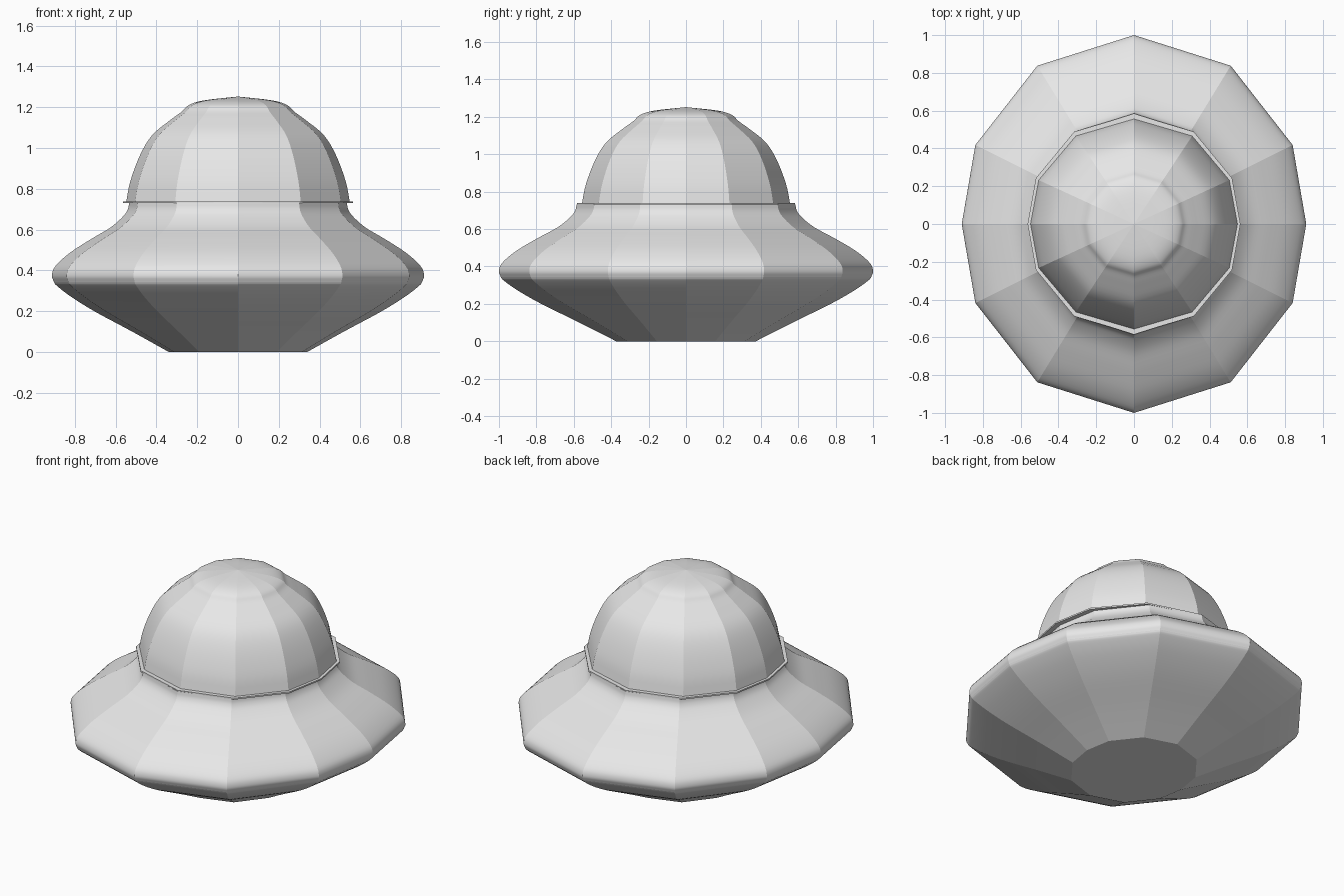
import bpy, bmesh
from mathutils import Vector

if "Cube" in bpy.data.objects:
    bpy.data.objects.remove(bpy.data.objects["Cube"])

# One quarter of the twelve-sided outline, mirrored to the full plan shape
quarter = [(0.912, 0.0), (0.84, 0.418), (0.512, 0.838), (0.0, 1.0)]
half = quarter + [(-x, y) for x, y in reversed(quarter[:-1])]
PLAN = half + [(-x, -y) for x, y in half[1:-1]]

grey = bpy.data.materials.new("light grey")
grey.diffuse_color = (0.8, 0.8, 0.8, 1)
grey.use_nodes = True
grey.node_tree.nodes["Principled BSDF"].inputs["Base Color"].default_value = grey.diffuse_color


def smooth_profile(pts, steps=4):
    """Catmull-Rom curve through (radius, height) points."""
    p = [Vector(q) for q in pts]
    p = [2 * p[0] - p[1]] + p + [2 * p[-1] - p[-2]]
    out = []
    for i in range(1, len(p) - 2):
        a, b, c, d = p[i - 1:i + 3]
        for k in range(steps):
            t = k / steps
            out.append(0.5 * (2 * b + (c - a) * t + (2 * a - 5 * b + 4 * c - d) * t * t
                              + (3 * b - a - 3 * c + d) * t ** 3))
    return out + [p[-2]]


def loft(name, profile, sx=1.0, cap_bottom=False, cap_top=False):
    """Sweep the profile round the plan shape; radial edges stay sharp."""
    bm = bmesh.new()
    rings = []
    for r, z in profile:
        if r < 0.001:
            rings.append([bm.verts.new((0, 0, z))])
        else:
            rings.append([bm.verts.new((x * r * sx, y * r, z)) for x, y in PLAN])
    n = len(PLAN)
    for lo, hi in zip(rings, rings[1:]):
        for i in range(n):
            j = (i + 1) % n
            if len(hi) == 1:
                bm.faces.new((lo[i], lo[j], hi[0]))
            else:
                bm.faces.new((lo[i], lo[j], hi[j], hi[i]))
            bm.edges.get((lo[i], hi[i % len(hi)])).smooth = False
    for f in bm.faces:
        f.smooth = True
    for ring, cap in ((rings[0][::-1], cap_bottom), (rings[-1], cap_top)):
        if cap:
            for e in bm.faces.new(ring).edges:
                e.smooth = False
    me = bpy.data.meshes.new(name)
    bm.to_mesh(me)
    bm.free()
    me.materials.append(grey)
    ob = bpy.data.objects.new(name, me)
    bpy.context.collection.objects.link(ob)
    return ob


# Lower hull: flat base flaring out to the rim
loft("lower_hull", smooth_profile([(0.373, 0), (0.57, 0.1), (0.77, 0.198), (0.90, 0.272),
                                   (0.975, 0.325), (0.99, 0.343)]), cap_bottom=True)

# Upper hull: rounded rim sweeping in to the neck
loft("upper_hull", smooth_profile([(0.99, 0.343), (1.0, 0.375), (0.982, 0.42), (0.905, 0.485),
                                   (0.79, 0.553), (0.685, 0.61), (0.617, 0.665),
                                   (0.592, 0.70), (0.585, 0.732)]), cap_top=True)

# Thin collar between neck and dome
loft("collar", [(0.583, 0.729), (0.583, 0.738)], 1.06, True, True)

# Dome with a shallow raised crown
loft("dome", smooth_profile([(0.557, 0.733), (0.535, 0.84), (0.485, 0.97), (0.425, 1.065),
                             (0.335, 1.138), (0.28, 1.178), (0.245, 1.21), (0.17, 1.233),
                             (0, 1.252)]), 1.08)
